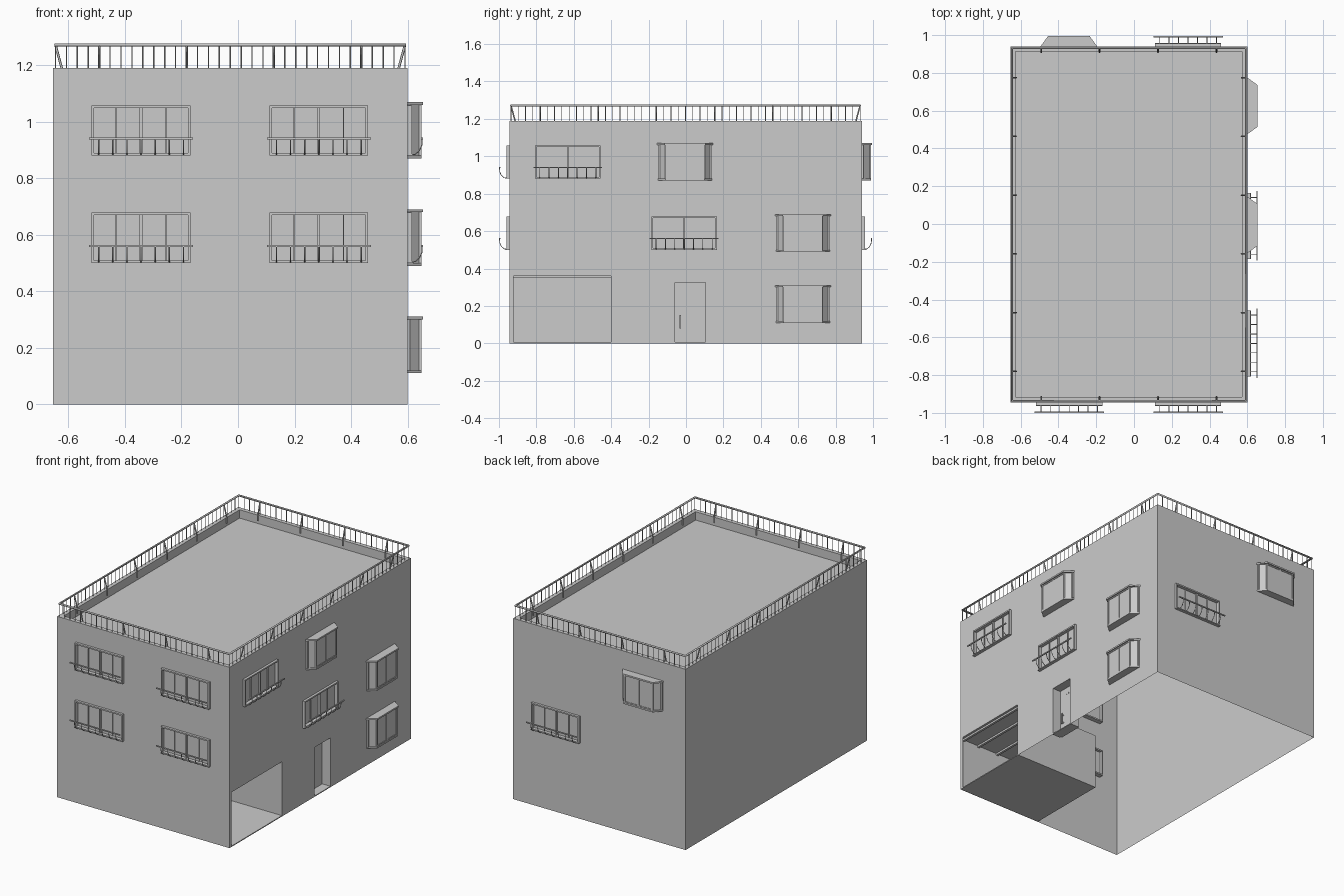
import bpy, bmesh
from mathutils import Vector, Matrix

if "Cube" in bpy.data.objects:
    bpy.data.objects.remove(bpy.data.objects["Cube"])

X0, X1, Y0, Y1, H = -0.655, 0.60, -0.945, 0.94, 1.19
PAR, ROOF = 0.028, 1.135          # parapet thickness, roof level


def frame(u, n, origin):
    """Wall-local axes: u along the wall, n outward, z up."""
    m = Matrix((u, n, (0, 0, 1))).transposed().to_4x4()
    m.translation = origin
    return m


FRONT = frame((1, 0, 0), (0, -1, 0), (0, Y0, 0))
RIGHT = frame((0, 1, 0), (1, 0, 0), (X1, 0, 0))
BACK = frame((-1, 0, 0), (0, 1, 0), (0, Y1, 0))
LEFT = frame((0, -1, 0), (-1, 0, 0), (X0, 0, 0))
WORLD = Matrix.Identity(4)


def finish(bm, name, recalc=True):
    if recalc:
        bmesh.ops.recalc_face_normals(bm, faces=bm.faces)
    me = bpy.data.meshes.new(name)
    bm.to_mesh(me)
    bm.free()
    ob = bpy.data.objects.new(name, me)
    bpy.context.collection.objects.link(ob)
    return ob


def box(bm, m, u0, u1, n0, n1, z0, z1):
    v = [bm.verts.new(m @ Vector((u, n, z)))
         for z in (z0, z1) for u, n in ((u0, n0), (u1, n0), (u1, n1), (u0, n1))]
    for f in ((0, 1, 2, 3), (4, 5, 6, 7), (0, 1, 5, 4), (1, 2, 6, 5), (2, 3, 7, 6), (3, 0, 4, 7)):
        bm.faces.new([v[i] for i in f])


def prism(bm, m, outline, z0, z1):
    lo, hi = [[bm.verts.new(m @ Vector((u, n, z))) for u, n in outline] for z in (z0, z1)]
    bm.faces.new(lo)
    bm.faces.new(hi)
    for i in range(len(lo)):
        j = (i + 1) % len(lo)
        bm.faces.new((lo[i], lo[j], hi[j], hi[i]))


def rods(name, paths, r, closed=False):
    """Thin bars swept along polylines, joined into one mesh."""
    cu = bpy.data.curves.new(name, 'CURVE')
    cu.dimensions = '3D'
    cu.bevel_depth, cu.bevel_resolution, cu.use_fill_caps = r, 1, True
    for pts in paths:
        s = cu.splines.new('POLY')
        s.points.add(len(pts) - 1)
        s.use_cyclic_u = closed
        for p, q in zip(s.points, pts):
            p.co = (*q, 1)
    tmp = bpy.data.objects.new(name + "_path", cu)
    bpy.context.collection.objects.link(tmp)
    bpy.context.view_layer.update()
    me = bpy.data.meshes.new_from_object(tmp.evaluated_get(bpy.context.evaluated_depsgraph_get()))
    bpy.data.objects.remove(tmp)
    ob = bpy.data.objects.new(name, me)
    bpy.context.collection.objects.link(ob)


def wall(bm, m, u0, u1, holes):
    """Flat wall as a cell grid, leaving out the rectangular holes."""
    us = sorted({u0, u1, *(h[0] for h in holes), *(h[1] for h in holes)})
    zs = sorted({0, H, *(h[2] for h in holes), *(h[3] for h in holes)})
    for a, b in zip(us, us[1:]):
        for c, d in zip(zs, zs[1:]):
            u, z = (a + b) / 2, (c + d) / 2
            if not any(h[0] < u < h[1] and h[2] < z < h[3] for h in holes):
                bm.faces.new([bm.verts.new(m @ Vector((p, 0, q)))
                              for p, q in ((a, c), (b, c), (b, d), (a, d))])


# Window and bay placement: wall, centre along wall, sill height
W, WH = 0.35, 0.178
windows = [(FRONT, u, z) for u in (-0.343, 0.286) for z in (0.50, 0.88)]
windows += [(RIGHT, -0.632, 0.88), (RIGHT, -0.01, 0.50), (BACK, -0.286, 0.50)]
bays = [(RIGHT, -0.005, 0.87), (RIGHT, 0.625, 0.49), (RIGHT, 0.625, 0.11), (BACK, 0.345, 0.87)]
GARAGE, DOOR = (-0.922, -0.40, 0, 0.36), (-0.06, 0.105, 0, 0.325)

# Outer walls, open underneath
bm = bmesh.new()
for m, a, b, extra in ((FRONT, X0, X1, []), (RIGHT, Y0, Y1, [GARAGE, DOOR]),
                       (BACK, -X1, -X0, []), (LEFT, -Y1, -Y0, [])):
    holes = [(u - W / 2, u + W / 2, z, z + WH) for w, u, z in windows if w is m]
    wall(bm, m, a, b, holes + extra)
bmesh.ops.remove_doubles(bm, verts=bm.verts, dist=1e-5)
finish(bm, "outer_walls", False)

# Parapet top, inner parapet face and flat roof
bm = bmesh.new()
rings = []
for d, z in ((0, H), (PAR, H), (PAR, ROOF)):
    rings.append([bm.verts.new((x, y, z)) for x, y in
                  ((X0 + d, Y0 + d), (X1 - d, Y0 + d), (X1 - d, Y1 - d), (X0 + d, Y1 - d))])
for o, i in zip(rings, rings[1:]):
    for k in range(4):
        j = (k + 1) % 4
        bm.faces.new((o[k], o[j], i[j], i[k]))
bm.faces.new(rings[2])
finish(bm, "parapet_and_roof", False)

# Windows: frame, sash bars and glass
for i, (m, u, z) in enumerate(windows):
    a, b, c, d, t = u - W / 2, u + W / 2, z, z + WH, 0.009
    bm = bmesh.new()
    for p in ((a, b, -0.03, 0.016, c, c + t), (a, b, -0.03, 0.016, d - t, d),
              (a, a + t, -0.03, 0.016, c + t, d - t), (b - t, b, -0.03, 0.016, c + t, d - t),
              (u - 0.005, u + 0.005, -0.012, 0.006, c + t, d - t)):
        box(bm, m, *p)
    for s in (-1, 1):
        box(bm, m, u + s * 0.088 - 0.002, u + s * 0.088 + 0.002, -0.012, 0.0, c + t, d - t)
    box(bm, m, a + t, b - t, -0.012, -0.006, c + t, d - t)
    finish(bm, f"window_{i}")
    # Belly-shaped guard in front of the lower sash
    prof = ((0.012, 0.003), (0.028, 0.005), (0.043, 0.019), (0.051, 0.038), (0.052, 0.06))
    rods(f"window_guard_bars_{i}",
         [[m @ Vector((u + k * 0.05, n, z + h)) for n, h in prof] for k in range(-3, 4)], 0.0022)
    bm = bmesh.new()
    box(bm, m, a - 0.009, b + 0.009, 0.048, 0.055, z + 0.057, z + 0.064)
    box(bm, m, a, b, 0.014, 0.019, z + 0.0, z + 0.005)
    finish(bm, f"window_guard_rail_{i}")

# Bay windows: trapezoid slabs, glazing core, corner posts and mullions
for i, (m, u, z) in enumerate(bays):
    def trap(g):
        return [(u - 0.145 - g, 0), (u + 0.145 + g, 0), (u + 0.105 + g, 0.05 + g), (u - 0.105 - g, 0.05 + g)]
    bm = bmesh.new()
    prism(bm, m, trap(0), z, z + 0.01)
    prism(bm, m, trap(0.005), z + 0.19, z + 0.2)
    prism(bm, m, trap(-0.006), z + 0.01, z + 0.19)
    for s in (-1, 1):
        box(bm, m, u + s * 0.139 - 0.005, u + s * 0.139 + 0.005, 0, 0.009, z + 0.01, z + 0.19)
        box(bm, m, u + s * 0.102 - 0.004, u + s * 0.102 + 0.004, 0.040, 0.049, z + 0.01, z + 0.19)
    box(bm, m, u - 0.004, u + 0.004, 0.040, 0.047, z + 0.01, z + 0.19)
    for zz in (z + 0.01, z + 0.183):
        box(bm, m, u - 0.1, u + 0.1, 0.040, 0.047, zz, zz + 0.007)
    finish(bm, f"bay_window_{i}")

# Garage bay: floor, ceiling, walls and ceiling beams
bm = bmesh.new()
gy0, gy1, gx = GARAGE[0], GARAGE[1], -0.012
box(bm, WORLD, gx, X1, Y0 + 0.001, gy1, 0, 0.006)
box(bm, WORLD, gx, X1, Y0 + 0.001, gy1 + 0.008, 0.36, 0.368)
box(bm, WORLD, gx, X1 - 0.001, gy1, gy1 + 0.008, 0, 0.36)
box(bm, WORLD, gx - 0.008, gx, Y0 + 0.001, gy1 + 0.008, 0, 0.368)
finish(bm, "garage_room")
bm = bmesh.new()
for x in (0.15, 0.30, 0.45, 0.57):
    box(bm, WORLD, x, x + 0.015, Y0 + 0.002, gy1, 0.348, 0.36)
finish(bm, "garage_ceiling_beams")

# Recessed entrance with door, peephole slots and handle
bm = bmesh.new()
d0, d1, dz, dx = DOOR[0], DOOR[1], DOOR[3], X1 - 0.06
box(bm, WORLD, dx - 0.012, dx, d0, d1, 0.004, dz)
box(bm, WORLD, dx, X1, d0, d1, 0, 0.006)
box(bm, WORLD, dx, X1, d0 - 0.004, d0, 0, dz)
box(bm, WORLD, dx, X1, d1, d1 + 0.004, 0, dz)
box(bm, WORLD, dx, X1 - 0.001, d0, d1, dz, dz + 0.004)
finish(bm, "entrance_door")
bm = bmesh.new()
for k in range(4):
    box(bm, WORLD, dx, dx + 0.003, 0.0 + k * 0.018, 0.005 + k * 0.018, 0.278, 0.283)
for h in (0.088, 0.14):
    box(bm, WORLD, dx, dx + 0.014, -0.034, -0.028, h, h + 0.006)
box(bm, WORLD, dx + 0.01, dx + 0.016, -0.035, -0.027, 0.08, 0.152)
finish(bm, "door_fittings")

# Roof railing: top rail, balusters and leaning posts
e, top = 0.009, 1.272
rods("roof_top_rail", [[(X0 + e, Y0 + e, top), (X1 - e, Y0 + e, top),
                        (X1 - e, Y1 - e, top), (X0 + e, Y1 - e, top)]], 0.0065, True)
balusters, posts = [], []
for m, a, b, bays_n in ((FRONT, X0, X1, 4), (RIGHT, Y0, Y1, 6),
                        (BACK, -X1, -X0, 4), (LEFT, -Y1, -Y0, 6)):
    a, b = a + e, b - e
    count = bays_n * 8
    for k in range(count):
        u = a + (b - a) * k / count
        balusters.append([m @ Vector((u, -e, H)), m @ Vector((u, -e, top))])
    for k in range(bays_n):
        u = a + (b - a) * (k + 0.5) / bays_n
        posts.append([m @ Vector((u, -PAR - 0.003, H - 0.035)), m @ Vector((u, -PAR - 0.003, H)),
                      m @ Vector((u, -e, top))])
rods("roof_balusters", balusters, 0.0022)
rods("roof_posts", posts, 0.0045)
